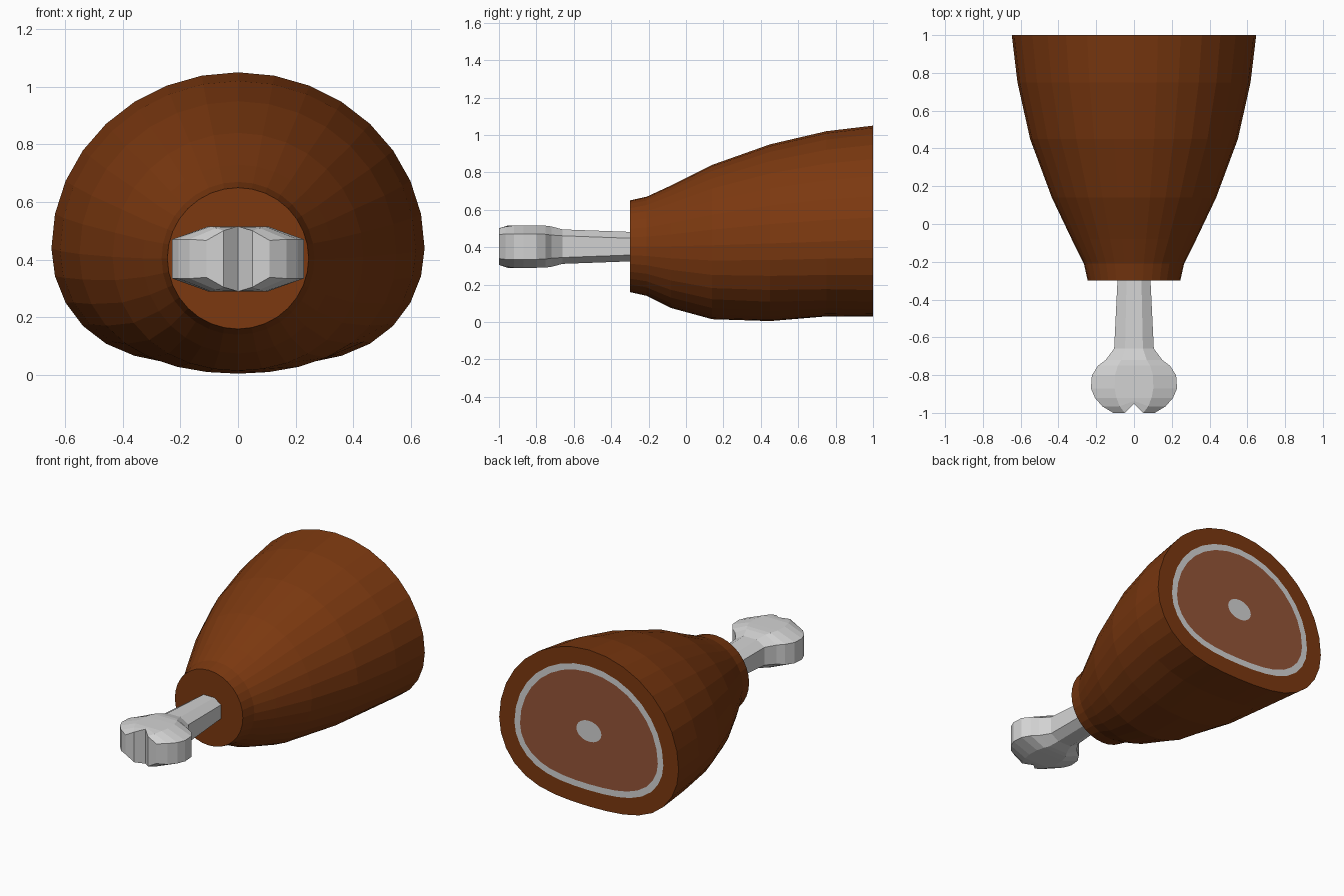
import bpy
import bmesh
from math import sin, cos, tau

cube = bpy.data.objects.get("Cube")
if cube:
    bpy.data.objects.remove(cube, do_unlink=True)


def make_material(name, rgb):
    m = bpy.data.materials.new(name)
    m.use_nodes = True
    m.diffuse_color = (*rgb, 1)
    bsdf = m.node_tree.nodes["Principled BSDF"]
    bsdf.inputs["Base Color"].default_value = (*rgb, 1)
    bsdf.inputs["Roughness"].default_value = 0.8
    return m


SKIN = make_material("roasted brown", (0.2, 0.04, 0.005))
BONE = make_material("bone grey", (0.65, 0.65, 0.65))
FLESH = make_material("cut flesh", (0.3, 0.09, 0.04))


def finish(name, bm, materials):
    bmesh.ops.recalc_face_normals(bm, faces=bm.faces)
    mesh = bpy.data.meshes.new(name)
    bm.to_mesh(mesh)
    bm.free()
    for m in materials:
        mesh.materials.append(m)
    obj = bpy.data.objects.new(name, mesh)
    bpy.context.collection.objects.link(obj)
    return obj


def bridge(bm, a, b, mat=0):
    n = len(a)
    for i in range(n):
        j = (i + 1) % n
        bm.faces.new((a[i], a[j], b[j], b[i])).material_index = mat


# Meat: egg-shaped rings lofted along y, flattened underneath
SIDES = 32


def egg_ring(bm, y, w, zc, up, down, flat):
    ring = []
    for i in range(SIDES):
        a = tau * i / SIDES
        s = sin(a)
        z = up * s if s >= 0 else (down + flat) * s + flat * s ** 4
        ring.append(bm.verts.new((w * cos(a), y, zc + z)))
    return ring


# y, half width, centre height, height above, depth below, flatness
sections = [
    (-0.30, 0.245, 0.405, 0.245, 0.245, 0),
    (-0.21, 0.265, 0.405, 0.265, 0.265, 0),
    (-0.08, 0.33, 0.405, 0.325, 0.33, 0),
    (0.14, 0.435, 0.41, 0.43, 0.395, 0.02),
    (0.45, 0.55, 0.42, 0.53, 0.415, 0.04),
    (0.75, 0.617, 0.43, 0.59, 0.40, 0.07),
    (1.00, 0.647, 0.44, 0.61, 0.41, 0.09),
]
bm = bmesh.new()
rings = [egg_ring(bm, *s) for s in sections]
bm.faces.new(rings[0])
for a, b in zip(rings, rings[1:]):
    bridge(bm, a, b)

# Cut face: skin rim, fat ring, flesh, then the bone core
y, w, zc, up, down, flat = sections[-1]
fat_out = egg_ring(bm, y, w - 0.11, zc, up - 0.105, down - 0.105, flat * 0.7)
fat_in = egg_ring(bm, y, w - 0.15, zc, up - 0.145, down - 0.145, flat * 0.6)
core = egg_ring(bm, y, 0.09, 0.52, 0.068, 0.068, 0)
bridge(bm, rings[-1], fat_out, 0)
bridge(bm, fat_out, fat_in, 1)
bridge(bm, fat_in, core, 2)
bm.faces.new(core).material_index = 1
finish("meat", bm, [SKIN, BONE, FLESH])

# Bone: ridged shaft widening into a notched knuckle
# y, half width, half height at the edge, half height at the ridge, notch depth
stations = [
    (-0.25, 0.085, 0.043, 0.077, 0),
    (-0.66, 0.105, 0.058, 0.092, 0),
    (-0.72, 0.15, 0.062, 0.108, 0),
    (-0.75, 0.19, 0.066, 0.112, 0),
    (-0.80, 0.223, 0.068, 0.113, 0),
    (-0.87, 0.228, 0.068, 0.113, 0),
    (-0.92, 0.207, 0.068, 0.113, 0),
    (-0.965, 0.168, 0.068, 0.107, 0.028),
    (-1.0, 0.11, 0.064, 0.098, 0.047),
]
COLUMNS = (-1, -0.45, 0, 0.45, 1)
BONE_Z = 0.403
bm = bmesh.new()
loops = []
for y, w, edge, ridge, notch in stations:
    top, bottom = [], []
    for c in COLUMNS:
        h = edge if abs(c) == 1 else ridge
        yy = y
        if c == 0:
            h, yy = max(ridge, 0.113 if notch else 0), y + notch
        top.append(bm.verts.new((c * w, yy, BONE_Z + h)))
        bottom.append(bm.verts.new((c * w, yy, BONE_Z - h)))
    loops.append(top + bottom[::-1])
for a, b in zip(loops, loops[1:]):
    bridge(bm, a, b)
for loop in (loops[0], loops[-1]):
    for i in range(4):
        bm.faces.new((loop[i], loop[i + 1], loop[8 - i], loop[9 - i]))
finish("bone", bm, [BONE])
